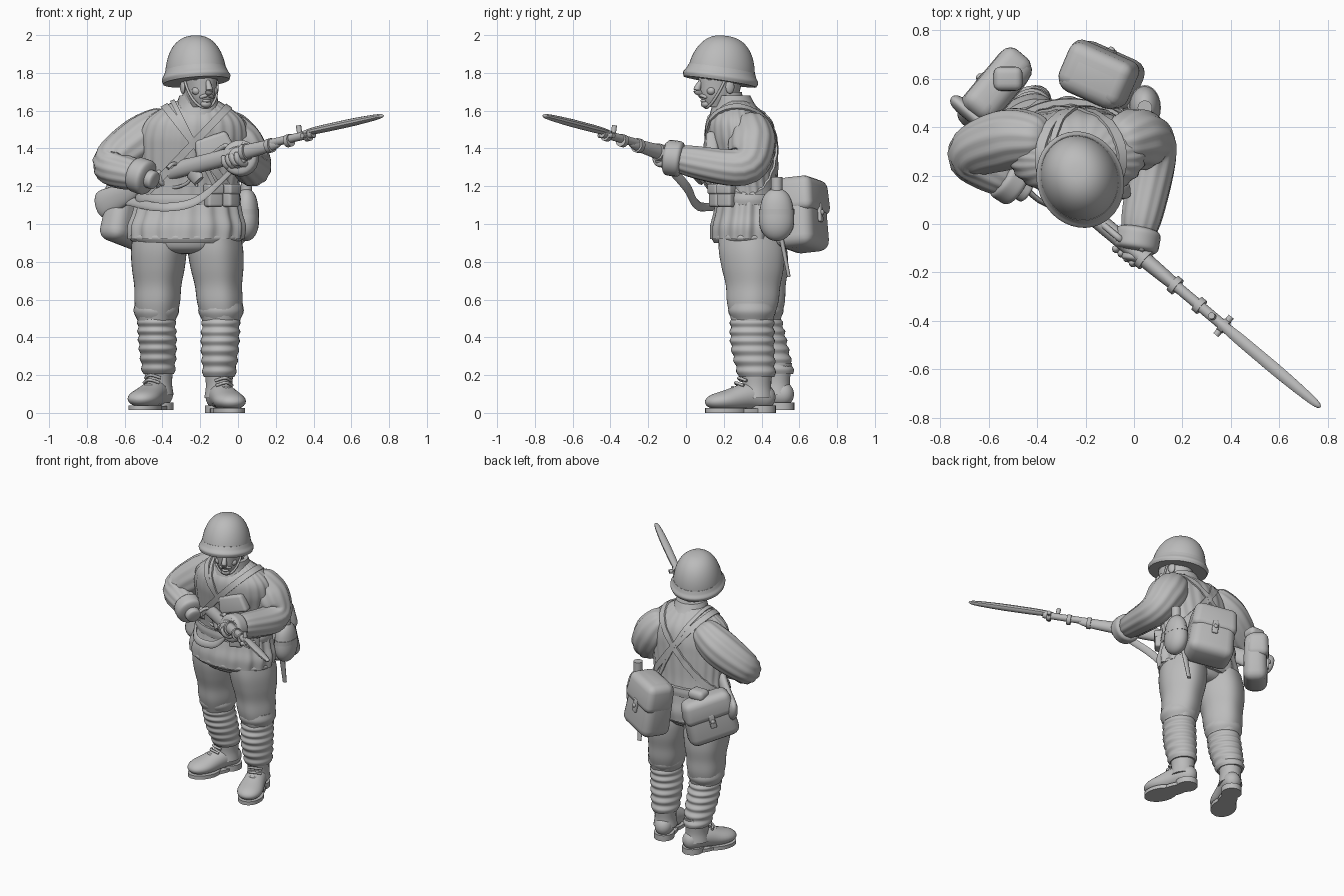
import bpy, bmesh, math
from math import sin, cos, pi, radians
from mathutils import Vector, Matrix
from mathutils.bvhtree import BVHTree

if "Cube" in bpy.data.objects:
    bpy.data.objects.remove(bpy.data.objects["Cube"], do_unlink=True)

GREY = (.5, .5, .5, 1)
plain_grey = bpy.data.materials.new("plain_grey")
plain_grey.use_nodes = True
plain_grey.diffuse_color = GREY
plain_grey.node_tree.nodes["Principled BSDF"].inputs["Base Color"].default_value = GREY

ACROSS_X, ALONG_Y, UPWARD = Vector((1, 0, 0)), Vector((0, 1, 0)), Vector((0, 0, 1))
NO_TURN = Matrix()


def finish(name, bm, place=NO_TURN):
    """Turn a bmesh into a smooth-shaded object with the grey material."""
    bm.transform(place)
    bmesh.ops.recalc_face_normals(bm, faces=bm.faces[:])
    mesh = bpy.data.meshes.new(name)
    bm.to_mesh(mesh)
    bm.free()
    mesh.polygons.foreach_set("use_smooth", [True] * len(mesh.polygons))
    mesh.set_sharp_from_angle(angle=radians(40))
    mesh.materials.append(plain_grey)
    obj = bpy.data.objects.new(name, mesh)
    bpy.context.collection.objects.link(obj)
    return obj


def curve(values, t):
    """Smooth interpolation through evenly spaced numbers or vectors."""
    last = len(values) - 1
    if last == 0:
        return values[0]
    i = min(int(t * last), last - 1)
    f = t * last - i
    b, c = values[i], values[i + 1]
    a = values[i - 1] if i else b * 2 - c
    d = values[i + 2] if i + 2 <= last else c * 2 - b
    return b + (c - a) * (f / 2) + (a * 2 - b * 5 + c * 4 - d) * (f * f / 2) + (b * 3 - a - c * 3 + d) * (f ** 3 / 2)


def tube(name, path, radii, flat=(1,), ref=UPWARD, axis=None, sides=24, steps=24,
         ribs=0, rib_depth=.025, cap=0, place=NO_TURN):
    """Sweep an ellipse along a path; flat is its width across ref, cap rounds the ends."""
    path = [Vector(p) for p in path]
    times = [k / steps for k in range(steps + 1)]
    if cap:
        times = [(1 - cos(pi * t)) / 2 for t in times]
    centres = [curve(path, t) for t in times]
    bm, rings = bmesh.new(), []
    for i, t in enumerate(times):
        along = axis or (centres[min(i + 1, steps)] - centres[max(i - 1, 0)]).normalized()
        u = (ref - along * ref.dot(along)).normalized()
        v = along.cross(u) * curve(flat, t)
        r = curve(radii, t)
        if cap:
            r *= max(0, 1 - abs(2 * t - 1) ** cap) ** .5
        ring = []
        for j in range(sides):
            a = 2 * pi * j / sides
            swell = max(r, .001) * (1 + rib_depth * cos(ribs * a) * bool(ribs))
            ring.append(bm.verts.new(centres[i] + (u * cos(a) + v * sin(a)) * swell))
        rings.append(ring)
    for low, high in zip(rings, rings[1:]):
        for j in range(sides):
            bm.faces.new((low[j - 1], low[j], high[j], high[j - 1]))
    bm.faces.new(rings[0])
    bm.faces.new(rings[-1])
    return finish(name, bm, place)


def column(name, base, top, radii, depth, **options):
    """Upright loft with level rings evenly spaced from base to top."""
    return tube(name, [base, top], radii, [depth], ACROSS_X, UPWARD, **options)


def rod(name, path, radius, **options):
    return tube(name, path, [radius], sides=10, steps=16, **options)


def ball(name, centre, size, place=NO_TURN):
    bm = bmesh.new()
    bmesh.ops.create_uvsphere(bm, u_segments=16, v_segments=10, radius=1)
    finish(name, bm, place @ Matrix.Translation(centre) @ Matrix.Diagonal((*size, 1)))


def box(name, centre, size, place=NO_TURN, bevel=.02, taper=1):
    bm = bmesh.new()
    bmesh.ops.create_cube(bm, size=1)
    for vert in bm.verts:
        if vert.co.z > 0:
            vert.co.xy *= taper
    bm.transform(Matrix.Translation(centre) @ Matrix.Diagonal((*size, 1)))
    bmesh.ops.bevel(bm, geom=bm.edges[:], offset=bevel, segments=4, profile=.5, affect='EDGES', clamp_overlap=True)
    finish(name, bm, place)


def turned(x, y, z, yaw, tilt=0, roll=0):
    turn = Matrix.Translation((x, y, z))
    for angle, axis in ((yaw, 'Z'), (roll, 'Y'), (tilt, 'X')):
        turn = turn @ Matrix.Rotation(radians(angle), 4, axis)
    return turn


# Quilted jacket: torso, pleated skirt, hem, belt and collar
waist = Vector((-.265, .335, 1.12))
hem = Vector((-.275, .325, .92))
neck = Vector((-.22, .265, 1.65))
torso = column("jacket_torso", waist, neck, [.26, .26, .27, .28, .285, .25, .12], .63, sides=120, ribs=24, rib_depth=.015)
column("jacket_skirt", hem, waist, [.3, .305, .285, .27], .64, sides=128, ribs=16, rib_depth=.03)
column("jacket_hem", hem - UPWARD * .02, hem + UPWARD * .03, [.28, .3, .29], .63, sides=48)
column("belt", waist - UPWARD * .02, waist + UPWARD * .04, [.275, .28, .275], .66, sides=48)
column("collar", neck - UPWARD * .07, (-.21, .24, 1.68), [.14, .115, .1], 1)
rod("jacket_front_seam", [(-.2, .14, 1.55), (-.2, .13, 1.42), (-.22, .14, 1.2)], .008)

# Cross straps that hug the torso
skin = BVHTree.FromPolygons([v.co for v in torso.data.vertices], [tuple(p.vertices) for p in torso.data.polygons])


def strap(name, shoulder, hip, width):
    centre, down = (shoulder + hip) / 2, (shoulder - hip).normalized()
    side = down.cross(ALONG_Y) * width / 2
    bm, loops, count = bmesh.new(), [], 56
    for i in range(count):
        a = 2 * pi * i / count
        out = down * cos(a) + ALONG_Y * sin(a)
        hits = [skin.ray_cast(centre + s, out)[0] or centre + s + out * .2 for s in (-side, side)]
        corners = (hits[0] - out * .01, hits[0] + out * .012, hits[1] + out * .012, hits[1] - out * .01)
        loops.append([bm.verts.new(c) for c in corners])
    for i in range(count):
        for k in range(4):
            bm.faces.new((loops[i - 1][k - 1], loops[i - 1][k], loops[i][k], loops[i][k - 1]))
    finish(name, bm)


right_hip, left_hip = Vector((-.51, .33, 1.14)), Vector((-.01, .33, 1.14))
strap("right_shoulder_strap", Vector((-.36, .33, 1.59)), left_hip, .04)
strap("left_shoulder_strap", Vector((-.08, .33, 1.59)), right_hip, .04)
strap("narrow_strap", Vector((-.32, .33, 1.6)), left_hip - ACROSS_X * .08, .025)

# Arms with ribbed sleeves and thick cuffs
right_wrist, left_wrist = Vector((-.5, .17, 1.25)), Vector((.01, -.08, 1.35))
right_elbow, left_elbow = Vector((-.67, .28, 1.31)), Vector((.075, .28, 1.3))
sleeves = (
    ("right", [(-.35, .35, 1.56), (-.52, .35, 1.44), right_elbow, right_wrist], Vector((-.3, -.4, 1))),
    ("left", [(-.09, .33, 1.56), (.01, .35, 1.42), left_elbow, left_wrist], Vector((1, .2, .3))))
for side, path, ref in sleeves:
    tube(side + "_sleeve", path, [.09, .125, .1, .08], ref=ref, sides=60, steps=32, ribs=12, cap=14)
    elbow, wrist = path[2:]
    forward = (wrist - elbow).normalized()
    tube(side + "_cuff", [wrist - forward * .07, wrist + forward * .04], [.095], cap=6)
    tube(side + "_wrist", [wrist, wrist + forward * .08], [.05], cap=8)

# Breeches, leg wraps and laced boots
column("breeches_seat", hem - UPWARD * .08, waist, [.22, .27, .27], .64, cap=10)


def leg(side, hip, knee, ankle, yaw):
    middle = hip.lerp(knee, .5) + ALONG_Y * .01
    tube(side + "_breeches", [hip, middle, knee], [.14, .147, .14, .125, .12, .1],
         [1.18, 1.16, 1.1], ACROSS_X, UPWARD, sides=48, ribs=5, rib_depth=.02)
    column(side + "_knee_fold", knee, knee + UPWARD * .09, [.1, .12, .115], 1.05)
    wraps = [.095 - .015 * k / 12 + .008 * sin(pi * k / 12) + .008 * (k % 2) for k in range(13)]
    tube(side + "_leg_wraps", [knee + UPWARD * .01, knee.lerp(ankle, .5) - ALONG_Y * .01, ankle - UPWARD * .03],
         wraps, [1.15], ACROSS_X, -UPWARD, sides=32, steps=72)
    boot = Matrix.Translation((ankle.x, ankle.y, ankle.z - .22)) @ Matrix.Rotation(radians(yaw), 4, 'Z')
    boot = boot @ Matrix.Translation((0, -.085, 0))
    tube(side + "_boot_foot", [(0, .185, .075), (0, .05, .09), (0, -.07, .068), (0, -.2, .055)], [.065, .066, .074, .084, .072],
         [1.1, 1.1, .9, .62, .55], ACROSS_X, cap=6, place=boot)
    column(side + "_boot_shaft", (0, .085, .08), (0, .085, .25), [.078, .07, .073, .08], 1.1, place=boot)
    for part, y, height, width, depth in (("sole", -.085, .025, .082, 1.4), ("shank", .02, .022, .06, 2), ("heel", .115, .04, .066, 1.1)):
        column(f"{side}_boot_{part}", (0, y, 0), (0, y, height), [width], depth, place=boot)
    for k in range(5):
        knot = Vector((0, .017 * k - .05, .135 + .025 * k))
        ends = [knot + Vector((s * .045, .03, -.015)) for s in (-1, 1)]
        rod(side + "_boot_lace", [ends[0], knot, ends[1]], .008, place=boot)


leg("left", Vector((-.13, .34, .95)), Vector((-.09, .35, .49)), Vector((-.1, .375, .22)), 18)
leg("right", Vector((-.42, .35, .95)), Vector((-.432, .39, .49)), Vector((-.42, .475, .235)), -25)

# Head, in its own frame with the face toward -y
face = turned(-.205, .19, 0, 22)
column("neck", (0, .05, 1.55), (0, .02, 1.7), [.08], 1.1, place=face)
column("head", (0, -.02, 1.62), (0, 0, 1.85), [.052, .075, .084, .09, .09], 1.38, place=face)
tube("nose", [(0, -.115, 1.765), (0, -.142, 1.71), (0, -.12, 1.69)], [.01, .019, .014], sides=12, place=face)


def facial_arc(name, width, height, front, droop, radius):
    ends = [Vector((s * width, front + width * .5, height - droop)) for s in (-1, 1)]
    rod(name, [ends[0], (0, front, height), ends[1]], radius, cap=8, place=face)


facial_arc("brow", .07, 1.772, -.115, 0, .014)
facial_arc("moustache", .04, 1.682, -.122, .012, .01)
facial_arc("lower_lip", .022, 1.652, -.113, 0, .008)
ball("chin", (0, -.095, 1.635), (.03, .022, .02), face)
for s in (-1, 1):
    ball("eye", (s * .034, -.1, 1.745), (.016, .012, .008), face)
    ball("cheek", (s * .045, -.08, 1.705), (.028, .024, .024), face)
    ball("ear", (s * .09, .01, 1.725), (.012, .025, .036), face)
chin_loop = [(.093 * cos(a), -.01 + .08 * sin(a), 1.78 + .165 * sin(a)) for a in (-pi * k / 8 for k in range(9))]
rod("chin_strap", chin_loop, .007, ref=ALONG_Y, place=face)

# Helmet: round dome and flared brim, tipped back a little
helmet = turned(-.222, .183, 1.772, 22, -9)
arc = [pi / 2 * k / 12 for k in range(13)]
tube("helmet_dome", [(0, 0, .226 * sin(a)) for a in arc], [.16 * max(cos(a), 0) ** .8 for a in arc], [1.14],
     ACROSS_X, UPWARD, sides=40, place=helmet)
column("helmet_brim", (0, 0, -.02), (0, 0, .05), [.172, .178, .166, .157], 1.15, sides=40, place=helmet)

# Rifle, laid out along one slanted axis
BARREL, SIDEWAYS, RISE = Vector((1, -.84, .265)), Vector((.64, .76, 0)), Vector((-.15, .13, .98))


def on_rifle(x, rise=0, side=0):
    return Vector((0, -.11, 1.37)) + BARREL * x + RISE * rise + SIDEWAYS * side


def rifle_part(name, path, radii, flat=(1,), **options):
    tube(name, path, radii, flat, RISE, **options)


rifle_part("rifle_stock", [on_rifle(-.76, -.08), on_rifle(-.6, -.05), on_rifle(-.42, -.005), on_rifle(-.1), on_rifle(.23)],
           [.085, .058, .042, .045, .03], [.4, .5, .75, .8, .85], cap=20, steps=32)
rifle_part("rifle_barrel", [on_rifle(-.4, .03), on_rifle(.4, .004)], [.022])
for x, radius in ((.04, .045), (.17, .038), (.27, .034), (.37, .03)):
    rifle_part("rifle_band", [on_rifle(x - .01), on_rifle(x + .01)], [radius])
rifle_part("bayonet", [on_rifle(.34, .02), on_rifle(.77)], [.014, .02, .021, .021, .018, .013], [1.25], sides=10, cap=16)
rod("front_sight", [on_rifle(.33, .02), on_rifle(.33, .065)], .014, ref=ACROSS_X)
rod("bayonet_lug", [on_rifle(.37, 0, -.05), on_rifle(.37, 0, .05)], .014)
rod("rear_sight", [on_rifle(-.13, .03), on_rifle(-.06, .06), on_rifle(-.04, .03)], .014)
rod("bolt_handle", [on_rifle(-.31, .03), on_rifle(-.31, .03, -.05), on_rifle(-.32, .01, -.08)], .011)
rod("trigger_guard", [on_rifle(-.38, -.04), on_rifle(-.35, -.085), on_rifle(-.28, -.08), on_rifle(-.25, -.04)], .009, ref=SIDEWAYS)
tube("rifle_magazine", [on_rifle(-.24, -.03), on_rifle(-.22, -.085)], [.05, .035], [.5], BARREL)
tube("rifle_sling", [on_rifle(-.6, -.09), (-.42, .12, 1.09), (-.25, .05, 1.11), (-.12, 0, 1.2), on_rifle(.02, -.03)],
     [.024], [.35], Vector((.4, .2, 1)), sides=10)

# Hands gripping the rifle
for side, grip, start, turn in (("left", -.05, 160, 1), ("right", -.46, -20, -1)):
    sweep = [radians(start + turn * 50 * k) for k in range(5)]
    for k in range(4):
        rod(side + "_finger", [on_rifle(grip + .023 * k, .05 * sin(a) - .01, .046 * cos(a)) for a in sweep],
            .017, ref=BARREL, cap=8)
    ball(side + "_palm", on_rifle(grip + .03, -.035, turn * .012), (.062, .055, .042))
    rod(side + "_thumb", [on_rifle(grip, -.03, turn * .04), on_rifle(grip + .03, .03, turn * .045),
                          on_rifle(grip + .08, .045, turn * .025)], .018, cap=8)


# Bags: the flap side is +y in the bag's own frame
def bag(side, place, width, depth, height):
    front = depth / 2
    box(side + "_bag", (0, 0, 0), (width, depth, height), place, .06, .9)
    box(side + "_bag_flap", (0, .015, height / 4), (width, depth * .95, height / 2), place, .045, .9)
    box(side + "_bag_tab", (0, front - .002, 0), (.04, .025, .1), place, .008)
    ball(side + "_bag_stud", (0, front + .012, 0), (.015, .01, .015), place)


bag("back", turned(-.14, .61, 1.05, -24, 6, -8), .31, .22, .38)
bag("right", turned(-.57, .55, 1.045, 50, 0, 14), .35, .16, .33)
box("rolled_top", (-.52, .6, 1.21), (.12, .1, .07), bevel=.03)

# Water bottle and scabbard on the left hip
bottle = Vector((.045, .48, 1.05))
column("water_bottle", bottle - UPWARD * .14, bottle + UPWARD * .14, [.055, .066, .062, .05], 1.4, cap=4)
column("bottle_cap", bottle + UPWARD * .1, bottle + UPWARD * .2, [.03], 1)
column("bottle_harness", bottle, bottle + UPWARD * .03, [.066], 1.42)
tube("scabbard", [(0, .47, 1.1), (-.01, .545, .72)], [.027, .015], [.6], ACROSS_X)

# Belt pouches and chest pouch
for angle in (-62, -38):
    a = radians(angle)
    pouch = turned(waist.x + .29 * cos(a), waist.y + .195 * sin(a), 1.15, angle - 90)
    box("ammo_pouch", (0, 0, 0), (.09, .06, .12), pouch, .015)
    box("ammo_pouch_flap", (0, 0, .035), (.095, .07, .055), pouch, .012)
box("chest_pouch", (0, 0, 0), (.22, .07, .12), turned(-.13, .13, 1.41, 5, 0, -18), taper=.8)
